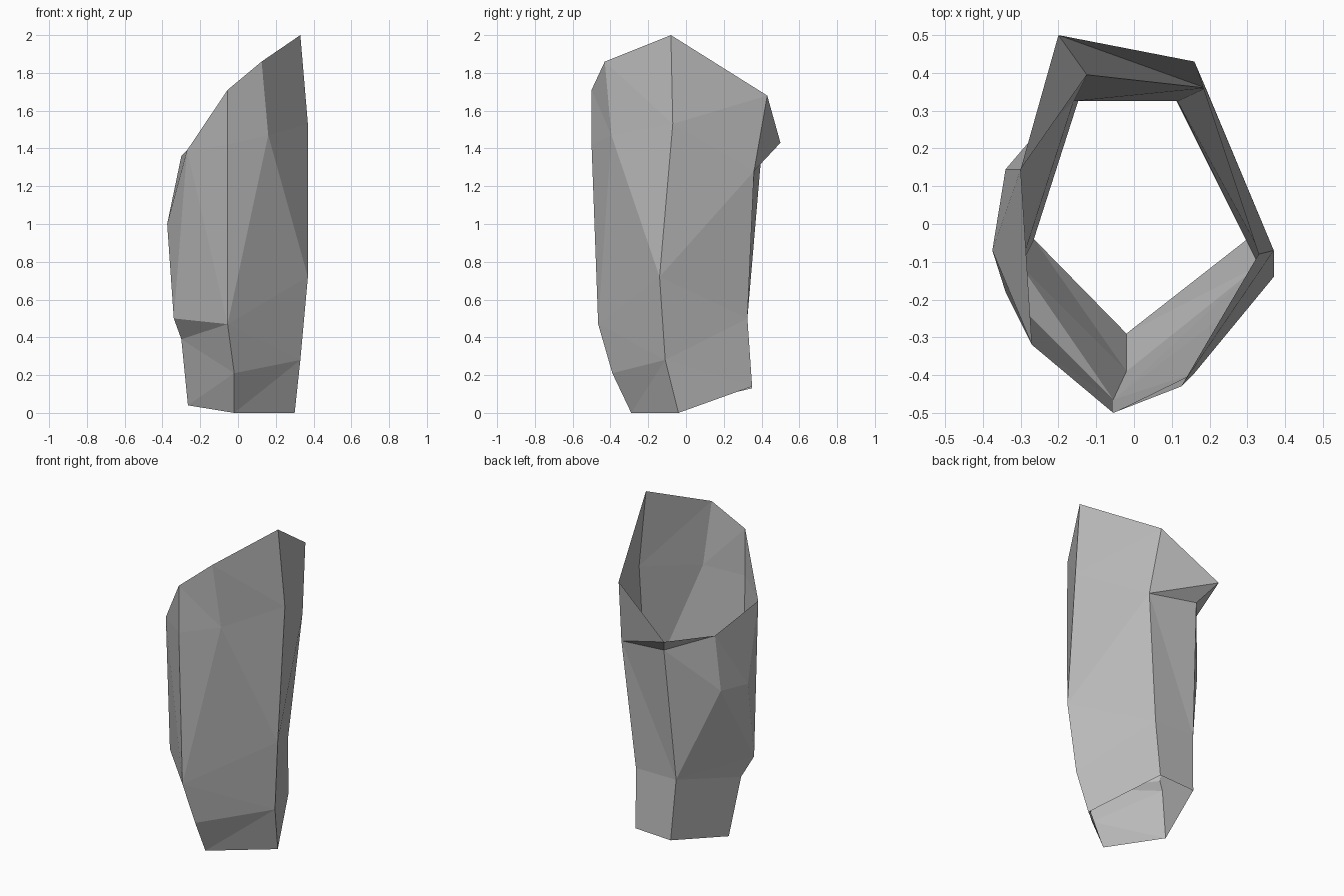
import bpy
from mathutils import Vector

cube = bpy.data.objects.get("Cube")
if cube:
    bpy.data.objects.remove(cube, do_unlink=True)

# Corner ridges of the open shell, each listed from the bottom rim upwards
ridges = {
    "right": [(.30, -.04, 0), (.33, -.11, .28), (.37, -.14, .72), (.37, -.07, 1.53), (.33, -.08, 2)],
    "front": [(-.02, -.29, 0), (-.02, -.39, .21), (-.055, -.465, .47), (-.055, -.5, 1.42), (-.055, -.5, 1.71)],
    "crease": [(.16, -.395, 1.47), (.125, -.43, 1.86)],
    "left": [(-.265, -.04, .04), (-.3, -.11, .39), (-.34, -.18, .5), (-.27, -.32, 1.39)],
    "bulge": [(-.375, -.07, 1), (-.34, .145, 1.03), (-.3, .145, 1.36)],
    "back_left": [(-.14, .35, .13), (-.16, .325, .5), (-.125, .395, 1.32), (-.2, .5, 1.43)],
    "back_right": [(.1, .35, .14), (.115, .325, .5), (.19, .36, 1.28), (.16, .43, 1.68)],
}
points, index = [], {}
for name, path in ridges.items():
    index[name] = list(range(len(points), len(points) + len(path)))
    points += [Vector(p) for p in path]

right, front, crease, left, bulge, back_left, back_right = index.values()
hip, side, side_rim = bulge
faces = []


def bridge(a, b):
    """Triangulated strip between two ridges, split on the shorter diagonal."""
    for a_low, a_top, b_low, b_top in zip(a, a[1:], b, b[1:]):
        if (points[a_low] - points[b_top]).length < (points[a_top] - points[b_low]).length:
            pair = (a_low, a_top, b_top), (a_low, b_top, b_low)
        else:
            pair = (a_low, a_top, b_low), (a_top, b_top, b_low)
        faces.extend(t for t in pair if len(set(t)) == len(t))


# Front right wall and the crease beside it
bridge(right, front[:3] + crease)
bridge(crease[:1] + crease, front[2:])
# Front left wall
bridge(front[:3] + front[2:], left[:2] + left[1:] + left[3:])
# Left wall with its bulge
bridge(left[2:], [hip, left[3]])
bridge(left[:3] + [hip, left[3]], back_left[:2] + [back_left[1], side, side_rim])
bridge([back_left[1], side, side_rim], back_left[1:])
# Back wall with the overhanging lip, and the back right wall
bridge(back_left, back_right)
bridge(back_right[:2] + back_right[1:], right)

mesh = bpy.data.meshes.new("faceted_shell")
mesh.from_pydata(points, [], faces)
mesh.update()
shell = bpy.data.objects.new("faceted_shell", mesh)
bpy.context.collection.objects.link(shell)

# Plain grey finish
grey = bpy.data.materials.new("plain_grey")
grey.use_nodes = True
colour = (.5, .5, .5, 1)
grey.diffuse_color = colour
grey.node_tree.nodes["Principled BSDF"].inputs["Base Color"].default_value = colour
mesh.materials.append(grey)
